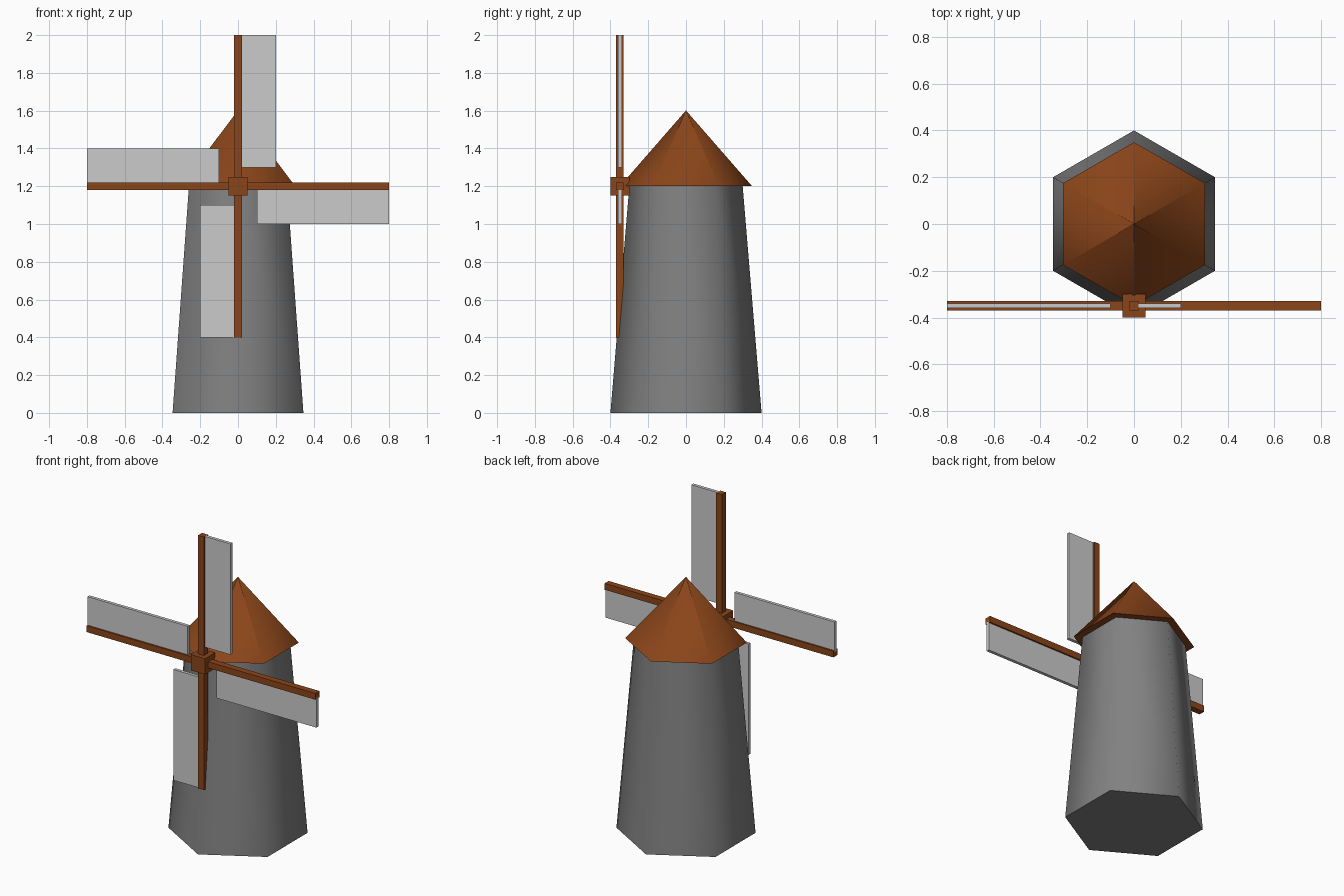
import bpy
from math import pi, radians
from mathutils import Matrix, Vector

if "Cube" in bpy.data.objects:
    bpy.data.objects.remove(bpy.data.objects["Cube"])

HUB = Vector((0, -0.35, 1.2))


def material(name, rgb):
    m = bpy.data.materials.new(name)
    m.diffuse_color = (*rgb, 1)
    m.use_nodes = True
    m.node_tree.nodes["Principled BSDF"].inputs["Base Color"].default_value = m.diffuse_color
    return m


wood = material("brown wood", (0.258, 0.06, 0.01))
stone = material("grey stone", (0.22, 0.22, 0.22))


def hex_cone(name, r1, r2, z1, z2, mat, smooth):
    """Six-sided cone with corners on the y axis, smooth sides and sharp ends."""
    bpy.ops.mesh.primitive_cone_add(vertices=6, radius1=r1, radius2=r2,
                                    depth=z2 - z1, location=(0, 0, (z1 + z2) / 2))
    ob = bpy.context.object
    ob.name = name
    ob.data.materials.append(mat)
    bpy.ops.object.shade_smooth_by_angle(angle=radians(smooth))
    return ob


def box(name, lo, hi, mat=None, turn=0.0):
    """Box given by corners relative to the hub, turned about the hub's y axis."""
    lo, hi = Vector(lo), Vector(hi)
    bpy.ops.mesh.primitive_cube_add(size=1)
    ob = bpy.context.object
    ob.name = name
    ob.data.transform(Matrix.Rotation(turn, 4, 'Y')
                      @ Matrix.Translation((lo + hi) / 2)
                      @ Matrix.Diagonal((*(hi - lo), 1)))
    ob.location = HUB
    if mat:
        ob.data.materials.append(mat)
    return ob


# Tower, and roof with a tiny flat tip so its ridges shade up to the point
hex_cone("tower", 0.4, 0.3, 0, 1.2, stone, 65)
hex_cone("roof", 0.35, 0.001, 1.2, 1.6, wood, 50)

# Hub and crossed spars
box("hub", (-0.05, -0.05, -0.05), (0.05, 0.05, 0.05), wood)
for i, name in enumerate(("spar_vertical", "spar_horizontal")):
    box(name, (-0.02, -0.02, -0.8), (0.02, 0.02, 0.8), wood, i * pi / 2)

# Four sails, each along one side of its spar
for i, side in enumerate(("top", "right", "bottom", "left")):
    box("sail_" + side, (0.01, -0.01, 0.1), (0.2, 0.01, 0.8), None, i * pi / 2)
